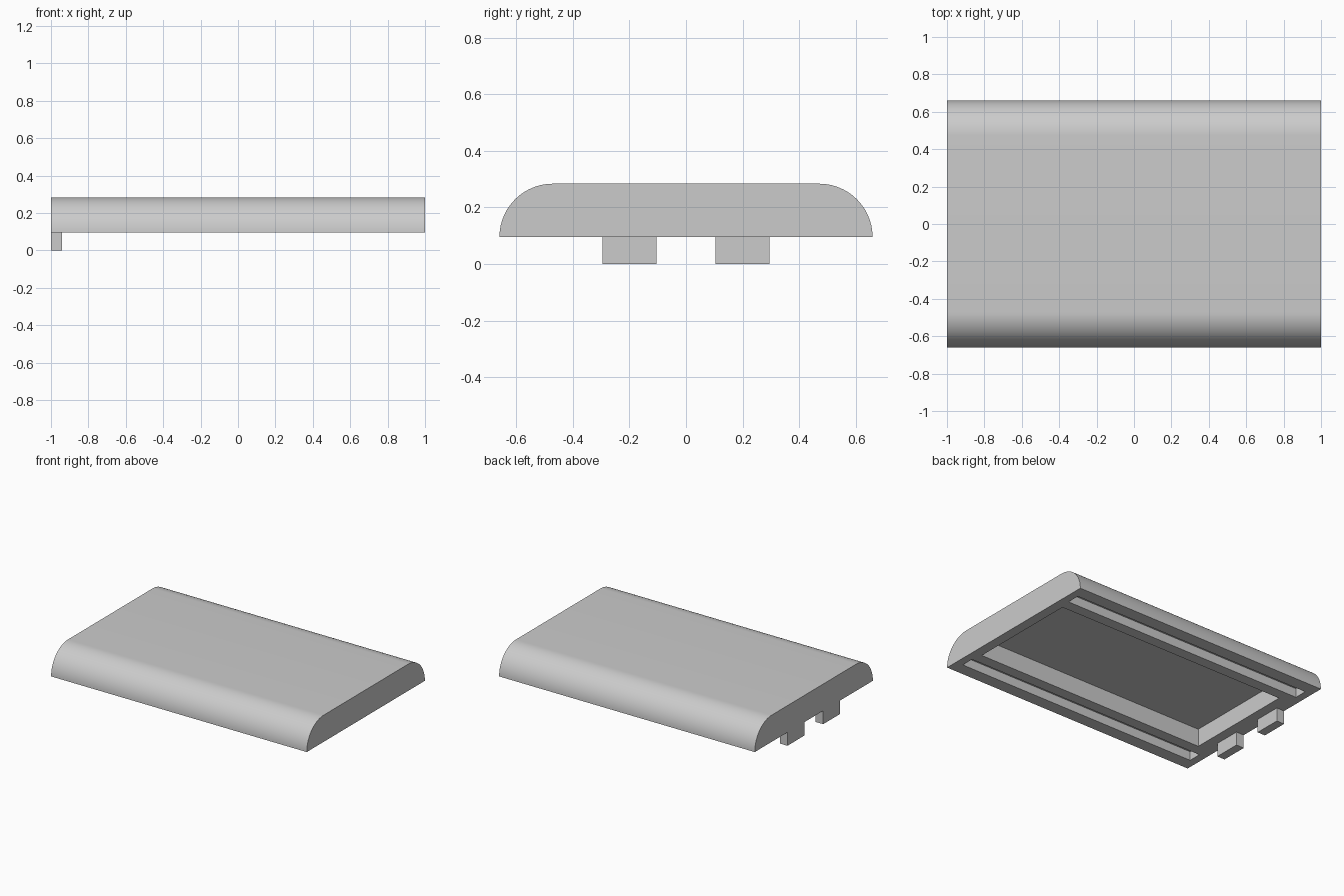
import bpy
import bmesh
from math import cos, sin, pi, radians

default = bpy.data.objects.get("Cube")
if default:
    bpy.data.objects.remove(default, do_unlink=True)

grey = bpy.data.materials.new("plain grey")
grey.use_nodes = True
colour = (0.6, 0.6, 0.6, 1)
grey.diffuse_color = colour
grey.node_tree.nodes["Principled BSDF"].inputs["Base Color"].default_value = colour

BASE, TOP = 0.095, 0.284       # heights of the slab's underside and top
HALF_WIDTH = 0.66
RADIUS = TOP - BASE
STEPS = 20


def add_object(name, bm):
    bmesh.ops.recalc_face_normals(bm, faces=bm.faces)
    mesh = bpy.data.meshes.new(name)
    bm.to_mesh(mesh)
    bm.free()
    mesh.materials.append(grey)
    obj = bpy.data.objects.new(name, mesh)
    bpy.context.collection.objects.link(obj)
    return obj


def box(name, xs, ys, zs):
    bm = bmesh.new()
    bmesh.ops.create_cube(bm, size=1)
    for v in bm.verts:
        for axis, (low, high) in enumerate((xs, ys, zs)):
            v.co[axis] = high if v.co[axis] > 0 else low
    return add_object(name, bm)


# Slab: flat-bottomed profile with rounded long edges, extruded along x
right_arc = [(HALF_WIDTH - RADIUS + RADIUS * cos(a), BASE + RADIUS * sin(a))
             for a in (pi / 2 * i / STEPS for i in range(STEPS + 1))]
profile = right_arc + [(-y, z) for y, z in reversed(right_arc)]
bm = bmesh.new()
end = bm.faces.new([bm.verts.new((-1, y, z)) for y, z in profile])
extruded = bmesh.ops.extrude_face_region(bm, geom=[end])
for item in extruded["geom"]:
    if isinstance(item, bmesh.types.BMVert):
        item.co.x = 1
slab = add_object("slab", bm)

# Underside recess and the two long slots beside it
cutters = [box("recess_cutter", (-0.87, 0.93), (-0.40, 0.40), (0, BASE + 0.125))]
for side, name in ((1, "back"), (-1, "front")):
    ys = sorted((side * 0.478, side * 0.57))
    cutters.append(box(name + "_slot_cutter", (-0.945, 0.945), ys, (0, BASE + 0.063)))

bpy.context.view_layer.objects.active = slab
slab.select_set(True)
for cutter in cutters:
    cutter.hide_render = True
    mod = slab.modifiers.new("cut", "BOOLEAN")
    mod.operation = "DIFFERENCE"
    mod.solver = "EXACT"
    mod.object = cutter
    bpy.ops.object.modifier_apply(modifier=mod.name)
    bpy.data.objects.remove(cutter, do_unlink=True)
bpy.ops.object.shade_smooth_by_angle(angle=radians(30))

# Two tabs hanging under one end
for side, name in ((1, "back_tab"), (-1, "front_tab")):
    box(name, (-1, -0.94), sorted((side * 0.105, side * 0.295)), (0, BASE))
